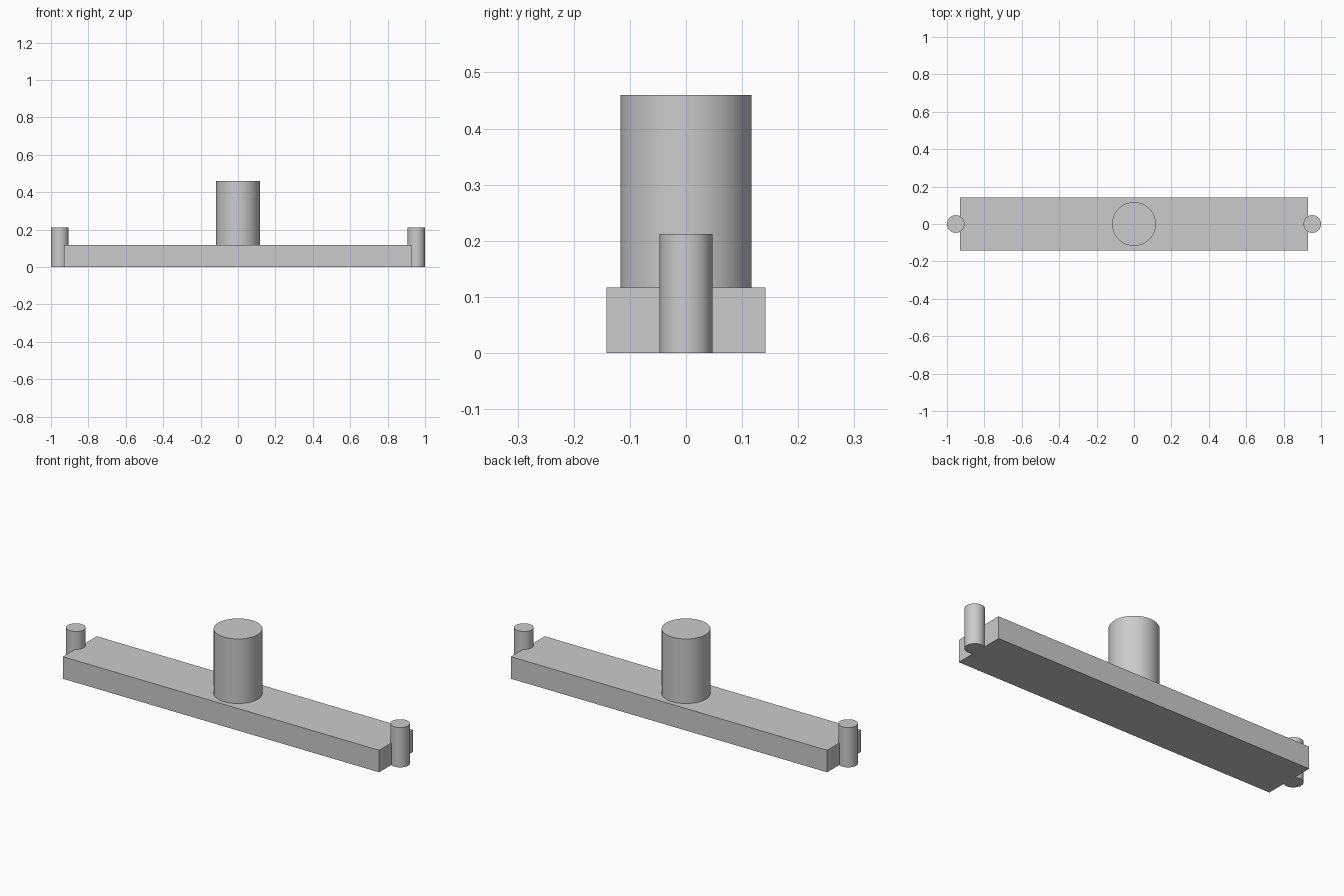
import bpy
import math

default = bpy.data.objects.get("Cube")
if default:
    bpy.data.objects.remove(default, do_unlink=True)

# Single plain grey material
grey = bpy.data.materials.new("plain grey")
grey.use_nodes = True
colour = (0.6, 0.6, 0.6, 1.0)
grey.diffuse_color = colour
grey.node_tree.nodes["Principled BSDF"].inputs["Base Color"].default_value = colour


def cylinder(name, x, radius, bottom, top):
    bpy.ops.mesh.primitive_cylinder_add(
        vertices=64, radius=radius, depth=top - bottom,
        location=(x, 0, (bottom + top) / 2))
    obj = bpy.context.object
    obj.name = name
    obj.data.materials.append(grey)
    bpy.ops.object.shade_smooth_by_angle(angle=math.radians(30))
    return obj


# Flat bar
BAR_TOP = 0.117
bpy.ops.mesh.primitive_cube_add(size=1, location=(0, 0, BAR_TOP / 2))
bar = bpy.context.object
bar.name = "bar"
bar.scale = (1.858, 0.284, BAR_TOP)
bpy.ops.object.transform_apply(location=False, rotation=False, scale=True)
bar.data.materials.append(grey)

# Central post standing on the bar
cylinder("centre_post", 0, 0.117, BAR_TOP, 0.46)

# Pins half set into each end of the bar
for side, sign in (("left", 1), ("right", -1)):
    cylinder(side + "_end_pin", sign * 0.953, 0.047, 0, 0.212)
